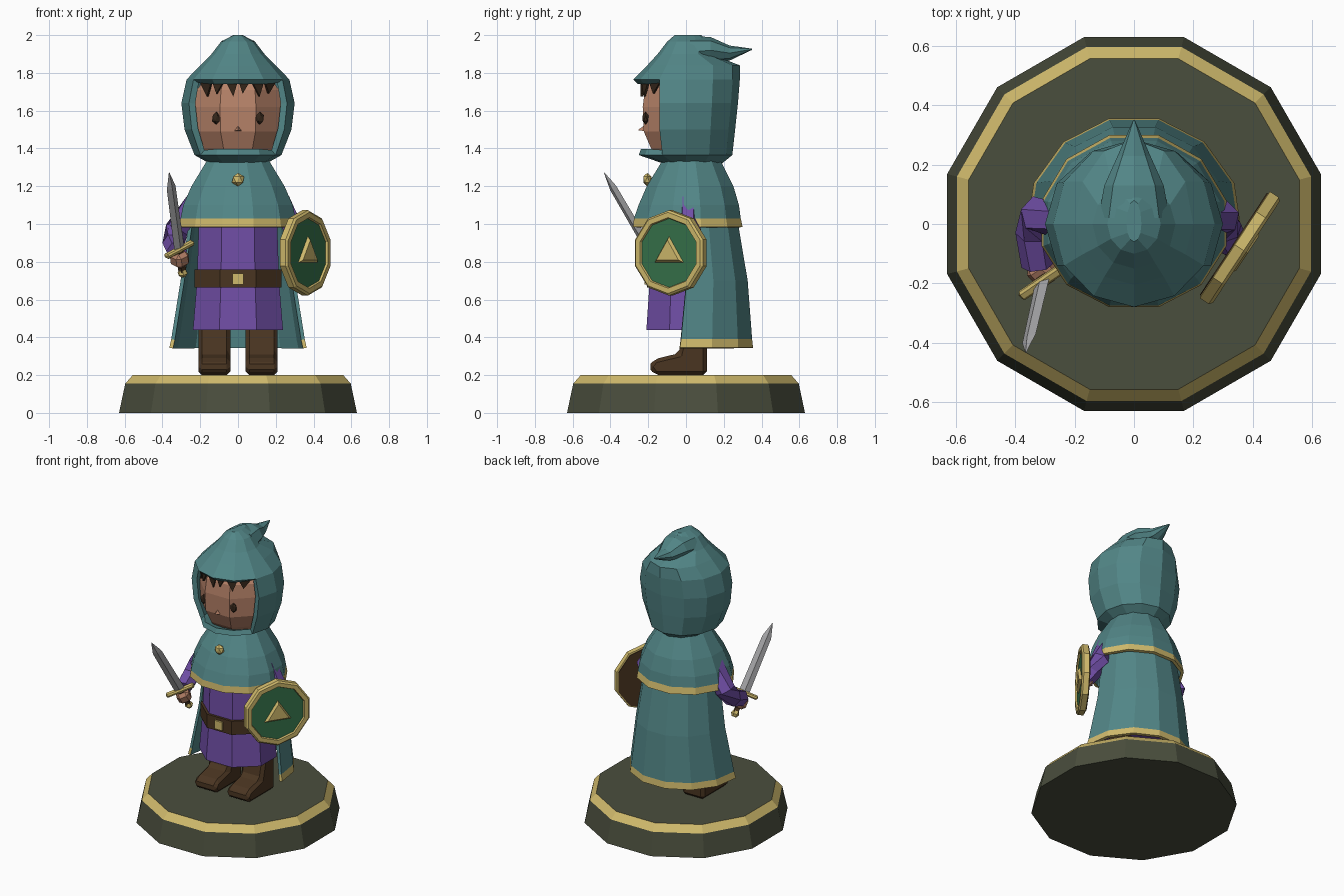
import bpy, bmesh
from math import sin, cos, radians, pi
from mathutils import Vector, Matrix

cube = bpy.data.objects.get("Cube")
if cube:
    bpy.data.objects.remove(cube, do_unlink=True)


def material(name, r, g, b):
    lin = [((c / 255 + 0.055) / 1.055) ** 2.4 for c in (r, g, b)] + [1]
    m = bpy.data.materials.new(name)
    m.use_nodes = True
    m.diffuse_color = lin
    m.node_tree.nodes["Principled BSDF"].inputs["Base Color"].default_value = lin
    return m


TEAL = material("teal cloth", 82, 134, 135)
PURPLE = material("purple cloth", 112, 78, 166)
GOLD = material("gold", 208, 186, 108)
SKIN = material("skin", 184, 131, 105)
BROWN = material("brown leather", 74, 53, 33)
HAIR = material("dark hair", 52, 38, 26)
STONE = material("mossy stone", 74, 78, 61)
GREEN = material("shield green", 54, 114, 74)
STEEL = material("steel", 168, 168, 170)


def finish(name, bm, mats, fix=True, thick=0, bevel=0, matrix=None):
    if fix:
        bmesh.ops.recalc_face_normals(bm, faces=bm.faces)
    if matrix:
        bm.transform(matrix)
    me = bpy.data.meshes.new(name)
    bm.to_mesh(me)
    bm.free()
    for m in mats:
        me.materials.append(m)
    ob = bpy.data.objects.new(name, me)
    bpy.context.scene.collection.objects.link(ob)
    if thick:
        s = ob.modifiers.new("thickness", 'SOLIDIFY')
        s.thickness, s.offset = thick, -1
        s.material_offset = len(mats) - 1
    if bevel:
        b = ob.modifiers.new("bevel", 'BEVEL')
        b.width, b.segments = bevel, 1
    return ob


def loft(name, rings, mats, closed=True, caps=(True, True), skip=None, rule=None, **kw):
    """Skin a list of point rings; rule(row) picks the material of a row."""
    bm = bmesh.new()
    rows = [[bm.verts.new(p) for p in r] for r in rings]
    n = len(rows[0])
    for i in range(len(rows) - 1):
        for j in range(n if closed else n - 1):
            if skip and skip(i, j):
                continue
            k = (j + 1) % n
            f = bm.faces.new((rows[i][j], rows[i][k], rows[i + 1][k], rows[i + 1][j]))
            f.material_index = rule(i) if rule else 0
    if caps[0]:
        bm.faces.new(rows[0][::-1])
    if caps[1]:
        bm.faces.new(rows[-1])
    bmesh.ops.delete(bm, geom=[v for v in bm.verts if not v.link_faces], context='VERTS')
    return finish(name, bm, mats, fix=all(caps), **kw)


def ring(z, rx, front, back, n=12, offset=15, yc=0):
    out = []
    for k in range(n):
        a = radians(offset + 360 * k / n)
        out.append((rx * cos(a), yc + (back if sin(a) > 0 else front) * sin(a), z))
    return out


def tube(name, pts, radii, mat, n=6):
    pts = [Vector(p) for p in pts]
    rings = []
    for i, p in enumerate(pts):
        d = pts[min(i + 1, len(pts) - 1)] - pts[max(i - 1, 0)]
        q = d.to_track_quat('Z', 'Y')
        rings.append([p + q @ Vector(v) for v in ring(0, *[radii[i]] * 3, n, 0)])
    return loft(name, rings, [mat])


def box(name, center, size, mat, bevel=0, matrix=None):
    bm = bmesh.new()
    bmesh.ops.create_cube(bm, size=1)
    bm.transform(Matrix.Translation(center) @ Matrix.Diagonal((*size, 1)))
    return finish(name, bm, [mat], bevel=bevel, matrix=matrix)


def ball(name, center, size, mat, sub=1):
    bm = bmesh.new()
    bmesh.ops.create_icosphere(bm, subdivisions=sub, radius=1)
    bm.transform(Matrix.Translation(center) @ Matrix.Diagonal((*size, 1)))
    return finish(name, bm, [mat])


def axes(origin, x, z):
    x, z = Vector(x).normalized(), Vector(z).normalized()
    y = z.cross(x)
    return Matrix.Translation(origin) @ Matrix((x, y, z)).transposed().to_4x4()


# Round base with a gold bevelled edge
loft("base", [ring(z, r, r, r) for z, r in ((0, .652), (.155, .618), (.2, .577))],
     [STONE, GOLD], rule=lambda i: i)

# Boots
shape = [(.11, .2), (-.165, .2), (-.2, .245), (-.165, .285), (-.04, .315), (0, .48), (.11, .48)]
for side, s in (("right", -1), ("left", 1)):
    loft(side + "_boot", [[(s * .125 + d, y, z) for y, z in shape] for d in (-.085, .085)],
         [BROWN], bevel=.02)

# Tunic, belt and buckle
loft("tunic", [ring(z, x, y, y, 8, 22.5) for z, x, y in
               ((.44, .258, .227), (.7, .235, .208), (1.15, .22, .195))], [PURPLE])
loft("belt", [ring(z, .25, .224, .224, 8, 22.5) for z in (.665, .76)], [BROWN])
box("buckle", (0, -.212, .71), (.058, .016, .058), GOLD)

# Long cape, open at the front, gold hem outside only
cape = []
for z, r, yc in ((.345, .365, 0), (.39, .355, .005), (.7, .305, .03), (1.02, .26, .02), (1.15, .22, .01)):
    angles = [radians(-5 + 190 * k / 7) for k in range(8)]
    cape.append([(r * cos(a), yc + r * sin(a), z) for a in angles])
loft("cape", cape, [GOLD, TEAL], closed=False, caps=(False, False), rule=lambda i: min(i, 1), thick=.02)

# Shoulder mantle with gold hem and a brooch
loft("mantle", [ring(z, x, f, b) for z, x, f, b in
                ((.985, .322, .29, .31), (1.03, .315, .285, .3), (1.1, .3, .26, .29),
                 (1.2, .255, .215, .26), (1.335, .17, .13, .19))],
     [GOLD, TEAL], caps=(False, True), rule=lambda i: min(i, 1), thick=.02)
ball("brooch", (0, -.205, 1.235), (.036, .025, .036), GOLD)

# Head, eyes, nose
loft("head", [ring(z, r, r, r, 8, 22.5) for z, r in
              ((1.33, .14), (1.4, .2), (1.49, .242), (1.62, .248), (1.71, .235), (1.8, .17))], [SKIN])
for side, s in (("right", -1), ("left", 1)):
    ball(side + "_eye", (s * .115, -.214, 1.56), (.025, .018, .034), HAIR)
loft("nose", [[(x, -.22, z) for x, z in ((-.022, 1.492), (.022, 1.492), (0, 1.522))],
              [(x, -.252, 1.496 + z) for x, z in ((-.003, 0), (.003, 0), (0, .004))]], [SKIN])

# Jagged fringe
bm = bmesh.new()
for k in range(6):
    c = -.175 + .07 * k
    tri = []
    for x, z in ((c - .04, 1.775), (c + .01 * (-1) ** k, 1.675 + .015 * (k % 2)), (c + .04, 1.775)):
        tri.append(bm.verts.new((x, -.24 + max(0, abs(x) - .1), z)))
    bm.faces.new(tri)
finish("fringe", bm, [HAIR], fix=False, thick=.012)

# Hood with a face opening, projecting brim and collar
levels = ((1.32, .15, .12, .19), (1.365, .23, .25, .245), (1.5, .283, .28, .26), (1.64, .3, .28, .275),
          (1.765, .272, .28, .285), (1.84, .2, .205, .285), (1.9, .14, .15, .13), (1.965, .09, .1, .12),
          (2.0, .025, .06, .08))
loft("hood", [ring(*l, 12, 0) for l in levels], [TEAL], caps=(False, True),
     skip=lambda i, j: 1 <= i <= 3 and 7 <= j <= 10, thick=.035)
peak = []
for y, z, rx, rz in ((.02, 1.91, .12, .085), (.13, 1.92, .1, .07), (.23, 1.905, .055, .04), (.35, 1.925, .003, .003)):
    peak.append([(rx * cos(k * pi / 4), y, z + rz * sin(k * pi / 4)) for k in range(8)])
loft("hood_peak", peak, [TEAL])

# Arms and hands
tube("right_sleeve", [(-.22, 0, 1.12), (-.325, .03, .97), (-.34, -.03, .9), (-.325, -.14, .855)],
     [.06, .065, .06, .055], PURPLE)
tube("left_sleeve", [(.22, 0, 1.12), (.3, .02, .97), (.31, -.02, .9), (.335, -.075, .85)],
     [.06, .06, .055, .05], PURPLE)
ball("left_hand", (.325, -.07, .845), (.045, .045, .045), SKIN)

# Sword, held pointing up and forward
grip = axes((-.31, -.195, .865), (.14, .095, .075), (-.055, -.24, .41))
box("right_hand", (0, .01, -.06), (.085, .09, .085), SKIN, bevel=.02, matrix=grip)
box("sword_handle", (0, 0, -.07), (.03, .03, .14), BROWN, matrix=grip)
box("sword_guard", (0, 0, 0), (.19, .035, .028), GOLD, bevel=.008, matrix=grip)
loft("sword_pommel", [ring(z, r, r, r, 6, 0) for z, r in ((-.165, .015), (-.145, .028), (-.12, .015))],
     [GOLD], matrix=grip)
loft("sword_blade", [ring(z, w, t, t, 4, 0) for z, w, t in
                     ((0, .034, .011), (.38, .03, .01), (.475, .002, .002))], [STEEL], matrix=grip)

# Round shield: brown back, gold rim, green field and raised triangle
face = axes((.355, -.08, .847), (.55, .835, 0), (.835, -.55, 0))
profile = ((-.02, .215), (-.018, .226), (.018, .226), (.028, .215), (.028, .187), (.012, .18))
loft("shield", [ring(z, r, r, r, 10, 18) for z, r in profile], [GOLD, GREEN], matrix=face)
for name, mat, z, r in (("shield_field", GREEN, .013, .183), ("shield_back", BROWN, -.024, .216)):
    loft(name, [ring(z + d, r, r, r, 10, 18) for d in (0, .004)], [mat], matrix=face)
loft("shield_emblem", [[(x * s, .005 + y * s, z) for x, y in ((-.098, -.06), (.098, -.06), (0, .088))]
                       for z, s in ((.012, 1), (.034, .72))], [GOLD], matrix=face)
